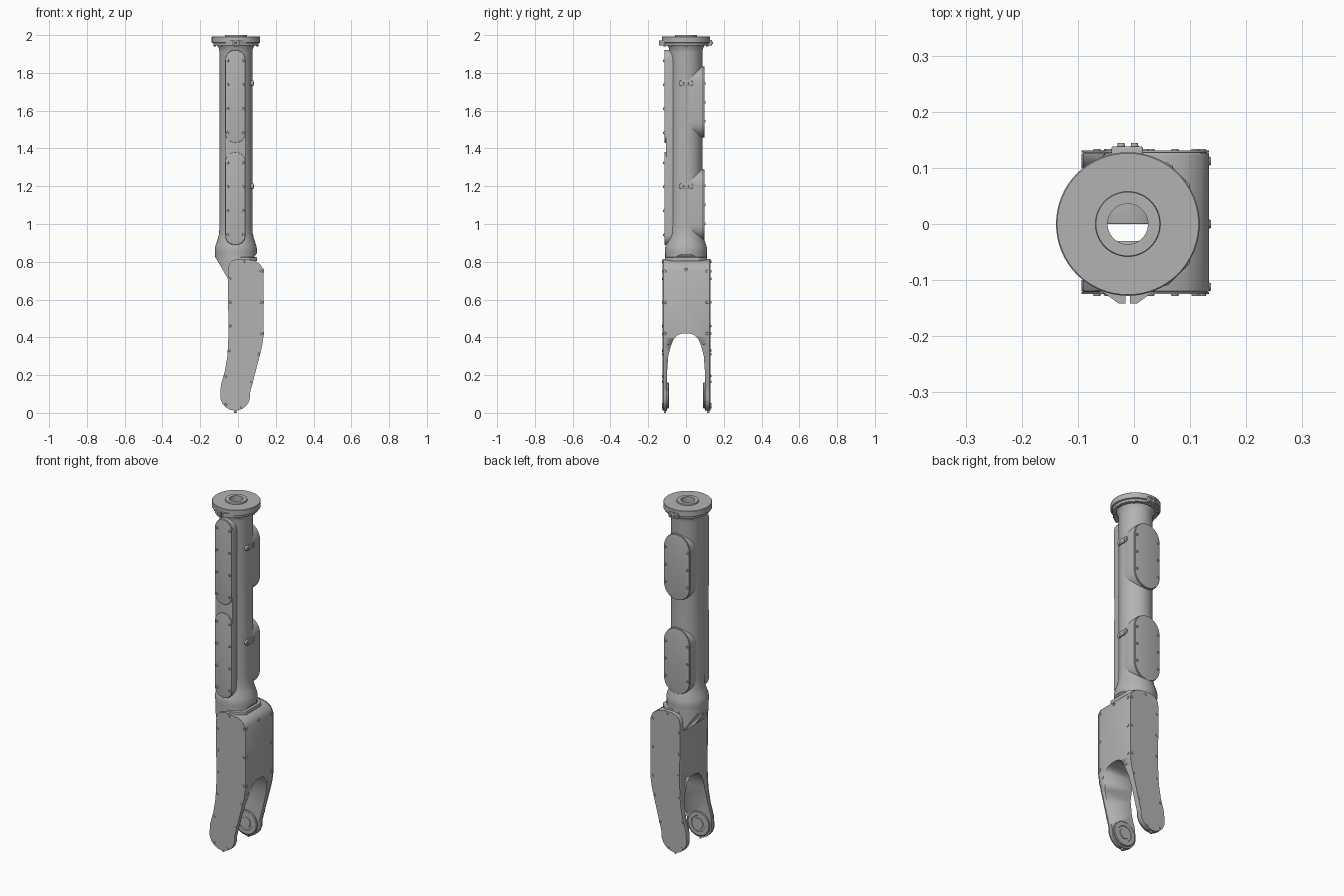
import bpy, bmesh
from math import sin, cos, pi, radians
from mathutils import Vector, Matrix

cube = bpy.data.objects.get("Cube")
if cube:
    bpy.data.objects.remove(cube, do_unlink=True)

GREY = (0.45, 0.45, 0.45, 1)
mat = bpy.data.materials.new("plain grey")
mat.use_nodes = True
mat.diffuse_color = GREY
mat.node_tree.nodes["Principled BSDF"].inputs["Base Color"].default_value = GREY

CX = -0.011                       # axis of the tube
BORE = 0.036
PIVOT = Vector((-0.015, 0, 0.092))


def finish(name, bm, bevel=0):
    bmesh.ops.recalc_face_normals(bm, faces=bm.faces)
    me = bpy.data.meshes.new(name)
    bm.to_mesh(me)
    bm.free()
    me.materials.append(mat)
    ob = bpy.data.objects.new(name, me)
    bpy.context.collection.objects.link(ob)
    bpy.ops.object.select_all(action='DESELECT')
    ob.select_set(True)
    bpy.context.view_layer.objects.active = ob
    if bevel:
        m = ob.modifiers.new("edge", 'BEVEL')
        m.width, m.segments, m.angle_limit = bevel, 3, radians(40)
        bpy.ops.object.modifier_apply(modifier=m.name)
    bpy.ops.object.shade_smooth_by_angle(angle=radians(35))
    return ob


def prism(name, outline, axis, lo, hi, bevel=0):
    """Extrude a flat outline along one axis."""
    place = {'x': lambda u, v, w: (w, u, v),
             'y': lambda u, v, w: (u, w, v),
             'z': lambda u, v, w: (u, v, w)}[axis]
    bm = bmesh.new()
    f = bm.faces.new([bm.verts.new(place(u, v, lo)) for u, v in outline])
    ext = bmesh.ops.extrude_face_region(bm, geom=[f])
    shift = Vector(place(0, 0, hi - lo))
    bmesh.ops.translate(bm, vec=shift,
                        verts=[e for e in ext["geom"] if isinstance(e, bmesh.types.BMVert)])
    return finish(name, bm, bevel)


def lathe(name, profile, centre=(CX, 0, 0), turn=None, closed=False):
    """Spin a (radius, height) profile around the vertical."""
    bm = bmesh.new()
    vs = [bm.verts.new((r, 0, z)) for r, z in profile]
    es = [bm.edges.new(p) for p in zip(vs, vs[1:])]
    if closed:
        es.append(bm.edges.new((vs[-1], vs[0])))
    bmesh.ops.spin(bm, geom=vs + es, cent=(0, 0, 0), axis=(0, 0, 1),
                   angle=2 * pi, steps=64)
    bmesh.ops.remove_doubles(bm, verts=bm.verts, dist=1e-5)
    if turn:
        bmesh.ops.transform(bm, matrix=turn, verts=bm.verts)
    bmesh.ops.translate(bm, vec=centre, verts=bm.verts)
    return finish(name, bm)


def carve(cutter, *targets):
    """Cut a shape out of parts, then discard it."""
    for ob in targets:
        m = ob.modifiers.new("cut", 'BOOLEAN')
        m.operation, m.solver, m.object = 'DIFFERENCE', 'EXACT', cutter
        bpy.context.view_layer.objects.active = ob
        bpy.ops.object.modifier_apply(modifier=m.name)
    bpy.data.objects.remove(cutter, do_unlink=True)


def stadium(cu, lo, hi, r, n=14):
    pts = []
    for c, start in ((hi - r, 0), (lo + r, pi)):
        pts += [(cu + r * cos(start + pi * i / n), c + r * sin(start + pi * i / n))
                for i in range(n + 1)]
    return pts


def bolts(name, points, direction, r=0.007, h=0.006):
    """Short round screw heads along a direction."""
    bm = bmesh.new()
    d = Vector(direction)
    rot = d.to_track_quat('Z', 'Y').to_matrix().to_4x4()
    for p in points:
        m = Matrix.Translation(Vector(p) + d * h / 2) @ rot
        bmesh.ops.create_cone(bm, cap_ends=True, segments=12, radius1=r,
                              radius2=r * 0.85, depth=h, matrix=m)
    return finish(name, bm)


# Hollow main tube with flared ends
lathe("tube", [(BORE, 0.84), (0.11, 0.84), (0.112, 0.865), (0.108, 0.885), (0.096, 0.92),
               (0.089, 0.95), (0.087, 1.0), (0.087, 1.91), (0.09, 1.93),
               (0.102, 1.95), (BORE, 1.95)], closed=True)

# Top flange with through hole and raised hub
lathe("top_flange", [(BORE, 1.945), (0.118, 1.945), (0.12, 1.957), (0.128, 1.96),
                     (0.128, 1.99), (0.126, 1.992), (0.058, 1.992), (0.057, 2.0),
                     (BORE, 2.0)], closed=True)
for side in (-1, 1):
    prism("clamp_tab", [(CX + side * 0.004, -0.11), (CX + side * 0.004, -0.142),
                        (CX + side * 0.016, -0.142), (CX + side * 0.06, -0.11)],
          'z', 1.945, 1.972)
prism("clamp_block", [(-0.04, 0.1), (0.016, 0.1), (0.016, 0.138), (-0.04, 0.138)],
      'z', 1.945, 1.975, 0.003)
bolts("clamp_bolts", [(CX - 0.012, 0.138, 1.96), (CX + 0.012, 0.138, 1.96)], (0, 1, 0))
bolts("flange_bolts", [(CX + 0.112 * cos(a * pi / 4), 0.112 * sin(a * pi / 4), 1.945)
                       for a in range(8)], (0, 0, -1))

# Front rail, covers and their screws
prism("front_rail", stadium(CX - 0.003, 0.888, 1.922, 0.055), 'y', -0.107, -0.03, 0.002)
for lo, hi in ((0.89, 1.38), (1.43, 1.92)):
    prism("front_cover", stadium(CX - 0.003, lo, hi, 0.053), 'y', -0.115, -0.1, 0.002)
    bolts("front_cover_bolts", [(CX - 0.003 + s * 0.041, -0.115, lo + 0.052 + 0.1275 * i)
                                for s in (-1, 1) for i in range(4)], (0, -1, 0))

# Rear housings, covers and their screws
for lo, hi in ((0.912, 1.292), (1.455, 1.835)):
    prism("rear_housing", stadium(CX + 0.003, lo, hi, 0.083), 'y', 0, 0.09, 0.002)
    prism("rear_cover", stadium(CX + 0.003, lo + 0.002, hi - 0.002, 0.081), 'y', 0.09, 0.098, 0.002)
    bolts("rear_cover_bolts", [(CX + 0.003 + s * 0.071, 0.098, (lo + hi) / 2 + 0.1 * i)
                               for s in (-1, 1) for i in (-1, 0, 1)], (0, 1, 0))

# Side clips
for z in (1.2, 1.745):
    clip = [(v, z + u) for u, v in stadium(0, -0.038, 0.038, 0.015)]
    prism("side_clip", clip, 'x', 0.06, 0.082, 0.003)
    bolts("clip_bolts", [(0.082, y, z) for y in (-0.018, 0.018)], (1, 0, 0), 0.007, 0.002)

# Slanted neck joining tube and fork
bm = bmesh.new()
bmesh.ops.create_cone(bm, cap_ends=True, segments=64, radius1=0.11, radius2=0.11,
                      depth=0.2, matrix=Matrix.Translation((CX, 0, 0.75)))
for at, out in (((-0.12, 0, 0.825), (-0.86, 0, -0.5)), ((0.07, 0, 0.805), (0.8, 0, -0.6))):
    cut = bmesh.ops.bisect_plane(bm, geom=bm.verts[:] + bm.edges[:] + bm.faces[:],
                                 plane_co=at, plane_no=out, clear_outer=True)
    bmesh.ops.holes_fill(bm, edges=[e for e in bm.edges if e.is_boundary])
neck = finish("neck", bm)

# Fork outline, closed by an arc around the pivot
fork = [(-0.09, 0.15), (-0.07, 0.22), (-0.056, 0.3), (-0.051, 0.4), (-0.051, 0.5),
        (-0.054, 0.7), (-0.053, 0.76), (-0.046, 0.79), (-0.03, 0.807), (0.0, 0.815),
        (0.04, 0.815), (0.09, 0.805), (0.12, 0.785), (0.134, 0.755), (0.134, 0.4),
        (0.127, 0.35), (0.07, 0.13)]
fork += [(PIVOT.x + 0.08 * cos(a), PIVOT.z + 0.08 * sin(a))
         for a in [radians(10 - 20 * i) for i in range(11)]]
body = prism("fork_body", fork, 'y', -0.121, 0.127, 0.004)

# Arched slot between the fork arms, and the bore continuing down to it
arch = [(-0.1, -0.1), (-0.1, 0.22), (-0.094, 0.3), (-0.082, 0.35), (-0.066, 0.39),
        (-0.045, 0.412), (-0.02, 0.42)]
arch += [(-y, z) for y, z in reversed(arch)]
carve(prism("slot_cutter", arch, 'x', -0.4, 0.4), body)
carve(lathe("bore_cutter", [(0, 0.3), (BORE, 0.3), (BORE, 0.9), (0, 0.9)]), body, neck)

# Fork side covers, screws and inner pivot bosses
rim = [(0.03, 0.8), (0.122, 0.75), (0.122, 0.585), (0.122, 0.42), (0.109, 0.31),
       (0.073, 0.165), (0.02, 0.03), (-0.066, 0.045), (-0.066, 0.195), (-0.047, 0.33),
       (-0.042, 0.46), (-0.042, 0.585), (-0.044, 0.71)]
for s, face in ((-1, -0.121), (1, 0.127)):
    lo, hi = sorted((face, face + s * 0.004))
    prism("fork_cover", fork, 'y', lo, hi)
    bolts("fork_cover_bolts", [(x, face + s * 0.004, z) for x, z in rim], (0, s, 0), 0.007, 0.003)
    bolts("fork_edge_bolt", [(PIVOT.x, face - s * 0.01, 0.014)], (0, 0, -1), 0.007, 0.014)
    lathe("pivot_boss", [(0, 0), (0.07, 0), (0.07, 0.006), (0.066, 0.009), (0.045, 0.009),
                         (0.043, 0.006), (0.03, 0.006), (0.029, 0.009), (0, 0.009)],
          (PIVOT.x, s * 0.1, PIVOT.z), Matrix.Rotation(s * pi / 2, 4, 'X'))

# Screws on the closed side of the fork
bolts("fork_side_bolts", [(0.134, 0, 0.76), (0.128, -0.093, 0.37), (0.128, 0.093, 0.37)]
      + [(0.134, s * 0.112, z) for s in (-1, 1) for z in (0.42, 0.585, 0.75)],
      (1, 0, 0), 0.008, 0.003)

# Chamfered seat plate on the fork top
seat = prism("seat_plate", [(-0.03, -0.11), (0.06, -0.11), (0.1, -0.07), (0.1, 0.07),
                            (0.06, 0.11), (-0.03, 0.11)], 'z', 0.803, 0.824, 0.003)
carve(lathe("seat_cutter", [(0, 0.7), (BORE, 0.7), (BORE, 0.9), (0, 0.9)]), seat)
